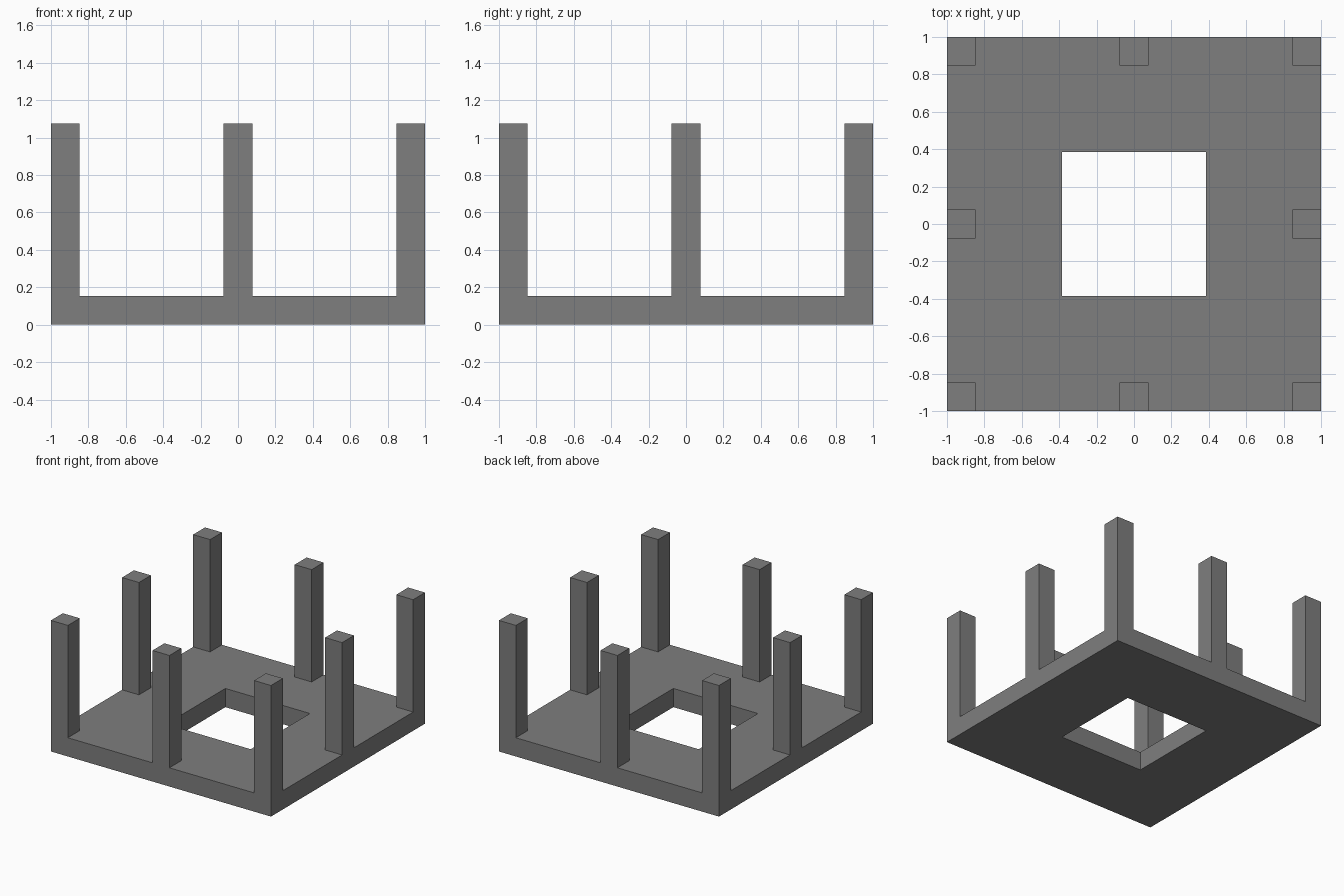
import bpy
import bmesh

default = bpy.data.objects.get("Cube")
if default:
    bpy.data.objects.remove(default, do_unlink=True)

UNIT = 2 / 13                      # module: one post width
DECK_HEIGHT = UNIT
POST_HEIGHT = 6 * UNIT
LINES = [i * UNIT for i in (-6.5, -5.5, -2.5, -0.5, 0.5, 2.5, 5.5, 6.5)]
POST_CELLS = (0, 3, 6)             # grid strips that carry posts
HOLE_CELLS = (2, 3, 4)             # grid strips crossed by the opening

grey = bpy.data.materials.new("mid grey")
grey.use_nodes = True
colour = (0.21, 0.21, 0.21, 1)
grey.diffuse_color = colour
grey.node_tree.nodes["Principled BSDF"].inputs["Base Color"].default_value = colour

bm = bmesh.new()


def raise_faces(faces, height):
    """Extrude faces straight up and return the new top faces."""
    result = bmesh.ops.extrude_face_region(bm, geom=faces)["geom"]
    verts = [g for g in result if isinstance(g, bmesh.types.BMVert)]
    bmesh.ops.translate(bm, verts=verts, vec=(0, 0, height))
    return [g for g in result if isinstance(g, bmesh.types.BMFace)]


# Square footprint with a square opening
corners = [[bm.verts.new((x, y, 0)) for y in LINES] for x in LINES]
cells = range(len(LINES) - 1)
footprint = []
for i in cells:
    for j in cells:
        if i in HOLE_CELLS and j in HOLE_CELLS:
            continue
        footprint.append(bm.faces.new((corners[i][j], corners[i + 1][j],
                                       corners[i + 1][j + 1], corners[i][j + 1])))
for row in corners:
    for vert in row:
        if not vert.link_faces:
            bm.verts.remove(vert)

# Deck slab
deck_top = raise_faces(footprint, DECK_HEIGHT)


# Posts at the corners and the middle of each side
def strip(value):
    return next(k for k in cells if LINES[k] < value < LINES[k + 1])


post_bases = []
for face in deck_top:
    centre = face.calc_center_median()
    if strip(centre.x) in POST_CELLS and strip(centre.y) in POST_CELLS:
        post_bases.append(face)
raise_faces(post_bases, POST_HEIGHT)

bmesh.ops.recalc_face_normals(bm, faces=bm.faces)
mesh = bpy.data.meshes.new("deck_with_posts")
bm.to_mesh(mesh)
bm.free()
mesh.materials.append(grey)
deck = bpy.data.objects.new("deck_with_posts", mesh)
bpy.context.collection.objects.link(deck)
